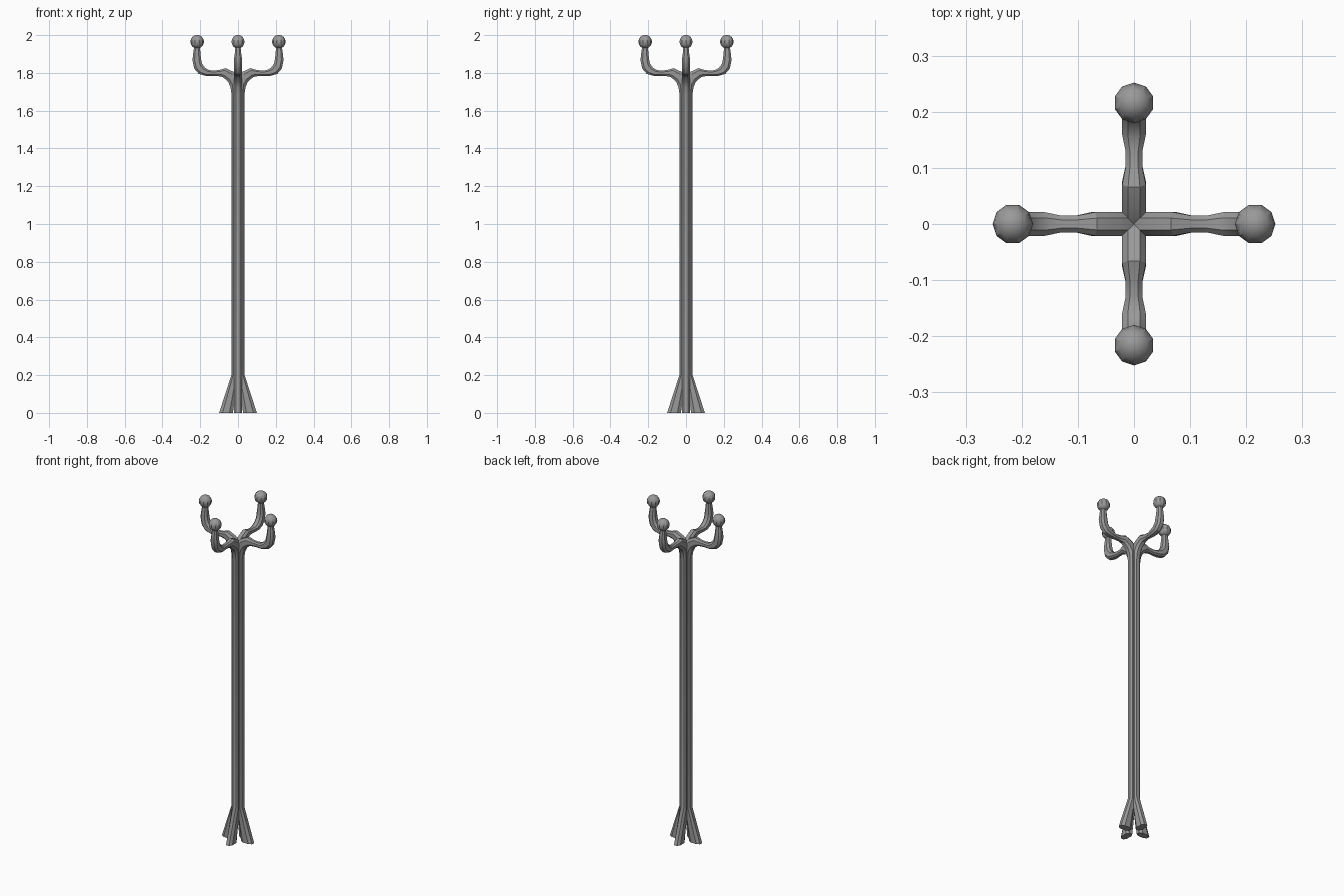
import bpy, bmesh, math
from mathutils import Vector, Matrix

cube = bpy.data.objects.get("Cube")
if cube:
    bpy.data.objects.remove(cube)

# Single painted-metal colour
metal = bpy.data.materials.new("grey_metal")
metal.use_nodes = True
colour = (0.32, 0.32, 0.32, 1)
metal.diffuse_color = colour
metal.node_tree.nodes["Principled BSDF"].inputs["Base Color"].default_value = colour

# Chamfered cross-section, and the branch stations:
# (outer radius, outer z, inner radius, inner z, half width)
SECTION = [(1, -.5), (1, .5), (.5, 1), (-.5, 1), (-1, .5), (-1, -.5), (-.5, -1), (.5, -1)]
STATIONS = [
    (.100, 0, .027, 0, .020),
    (.035, .20, 0, .20, .020),
    (.035, 1.69, 0, 1.72, .020),
    (.040, 1.725, 0, 1.785, .021),
    (.052, 1.753, .022, 1.805, .021),
    (.080, 1.778, .066, 1.825, .021),
    (.105, 1.783, .100, 1.815, .015),
    (.130, 1.783, .130, 1.812, .015),
    (.170, 1.784, .155, 1.815, .021),
    (.208, 1.795, .175, 1.828, .021),
    (.232, 1.823, .190, 1.848, .021),
    (.241, 1.868, .196, 1.873, .021),
    (.237, 1.905, .199, 1.905, .017),
    (.231, 1.945, .202, 1.945, .013),
]


def finish(name, bm, angle):
    """Turn a bmesh into a named object with sharp-aware smooth shading."""
    bmesh.ops.recalc_face_normals(bm, faces=bm.faces)
    bm.transform(Matrix.Rotation(angle, 4, "Z"))
    mesh = bpy.data.meshes.new(name)
    bm.to_mesh(mesh)
    bm.free()
    mesh.materials.append(metal)
    obj = bpy.data.objects.new(name, mesh)
    bpy.context.collection.objects.link(obj)
    bpy.ops.object.select_all(action="DESELECT")
    obj.select_set(True)
    bpy.context.view_layer.objects.active = obj
    bpy.ops.object.shade_smooth_by_angle(angle=math.radians(30))


def branch(name, angle):
    """One continuous bar: splayed foot, pole quarter and hook arm."""
    bm = bmesh.new()
    rings = []
    for ro, zo, ri, zi, width in STATIONS:
        outer, inner = Vector((ro, 0, zo)), Vector((ri, 0, zi))
        mid, half = (outer + inner) / 2, (outer - inner) / 2
        rings.append([bm.verts.new(mid + half * u + Vector((0, width * v, 0)))
                      for u, v in SECTION])
    n = len(SECTION)
    for a, b in zip(rings, rings[1:]):
        for i in range(n):
            j = (i + 1) % n
            bm.faces.new((a[i], a[j], b[j], b[i]))
    bm.faces.new(rings[0])
    bm.faces.new(rings[-1])
    finish(name, bm, angle)


def knob(name, angle):
    """Faceted ball on the hook tip."""
    bm = bmesh.new()
    place = Matrix.Translation((.216, 0, 1.965)) @ Matrix.Rotation(math.pi / 2, 4, "Z")
    bmesh.ops.create_uvsphere(bm, u_segments=10, v_segments=8, radius=.036, matrix=place)
    finish(name, bm, angle)


# Four identical branches around the centre
for k, side in enumerate(("left", "back", "right", "front")):
    branch(side + "_branch", k * math.pi / 2)
    knob(side + "_knob", k * math.pi / 2)
